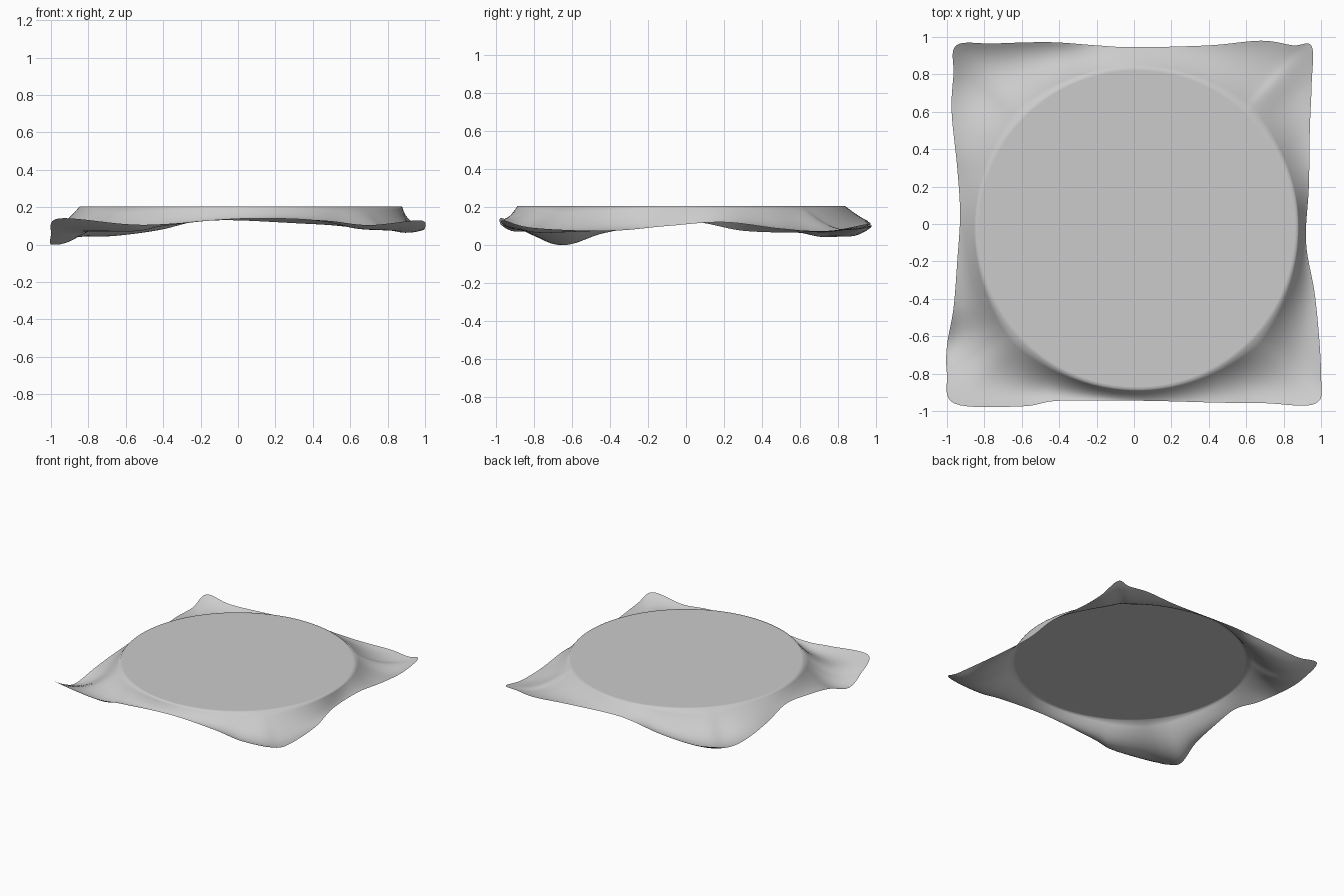
import bpy, bmesh, math
from mathutils import Vector

if "Cube" in bpy.data.objects:
    bpy.data.objects.remove(bpy.data.objects["Cube"])

TOP, CX, CY, RIM = 0.205, 0.015, -0.025, 0.862

# Cloth hem, counter-clockwise: x, y, hem height, height of the fold between rim and hem
HEM = [
    (0.92, -0.1, .10, .135), (0.935, 0.2, .12, .15), (0.94, 0.5, .085, .11), (0.95, 0.75, .075, .08),
    (0.95, 0.95, .11, .085), (0.85, 0.955, .10, .085), (0.68, 0.98, .10, .10), (0.4, 0.955, .11, .13),
    (0.0, 0.945, .13, .16), (-0.2, 0.955, .125, .145), (-0.45, 0.972, .10, .085), (-0.75, 0.965, .09, .05),
    (-0.95, 0.955, .12, .045), (-0.965, 0.8, .07, .05), (-0.975, 0.6, .065, .09), (-0.945, 0.3, .075, .13),
    (-0.93, 0.05, .12, .155), (-0.945, -0.2, .10, .13), (-0.965, -0.45, .06, .085), (-1.0, -0.65, .0, .035),
    (-1.0, -0.8, .05, .045), (-0.96, -0.96, .14, .07), (-0.6, -0.975, .11, .075), (-0.4, -0.945, .11, .11),
    (0.05, -0.945, .14, .16), (0.45, -0.955, .13, .135), (0.7, -0.958, .105, .09), (0.97, -0.96, .13, .075),
    (1.0, -0.8, .09, .07), (0.97, -0.4, .075, .10),
]
STEPS, SKIRT = 8, 12


def spline(i, t):
    """Closed Catmull-Rom through the hem points."""
    a, b, c, d = (Vector(HEM[(i + k) % len(HEM)]) for k in (-1, 0, 1, 2))
    return 0.5 * (2 * b + (c - a) * t + (2 * a - 5 * b + 4 * c - d) * t * t
                  + (3 * b - a - 3 * c + d) * t ** 3)


def fold(t, mid, end):
    """Skirt height: quadratic through the rim, the fold and the hem."""
    m = 0.55
    return (TOP * (t - m) * (t - 1) / m + mid * t * (t - 1) / (m * (m - 1))
            + end * t * (t - m) / (1 - m))


bm = bmesh.new()
centre = bm.verts.new((CX, CY, TOP))
columns = []
for i in range(len(HEM)):
    for s in range(STEPS):
        x, y, end, mid = spline(i, s / STEPS)
        a = math.atan2(y - CY, x - CX)
        rx, ry = CX + RIM * math.cos(a), CY + RIM * math.sin(a)
        # flat top
        col = [bm.verts.new((CX + (rx - CX) * f, CY + (ry - CY) * f, TOP))
               for f in (0.25, 0.5, 0.75, 0.92, 0.98)]
        # hanging skirt
        for k in range(SKIRT + 1):
            t = k / SKIRT
            z = max(0.0, fold(t, mid, end))
            col.append(bm.verts.new((rx + (x - rx) * t, ry + (y - ry) * t, z)))
        columns.append(col)

for n, col in enumerate(columns):
    nxt = columns[(n + 1) % len(columns)]
    bm.faces.new((centre, col[0], nxt[0]))
    for k in range(len(col) - 1):
        bm.faces.new((col[k], col[k + 1], nxt[k + 1], nxt[k]))

mesh = bpy.data.meshes.new("draped_cloth")
bm.to_mesh(mesh)
bm.free()
cloth = bpy.data.objects.new("draped_cloth", mesh)
bpy.context.collection.objects.link(cloth)
for p in mesh.polygons:
    p.use_smooth = True

grey = bpy.data.materials.new("cloth_grey")
grey.diffuse_color = (0.6, 0.6, 0.6, 1)
grey.use_nodes = True
grey.node_tree.nodes["Principled BSDF"].inputs["Base Color"].default_value = grey.diffuse_color
mesh.materials.append(grey)
